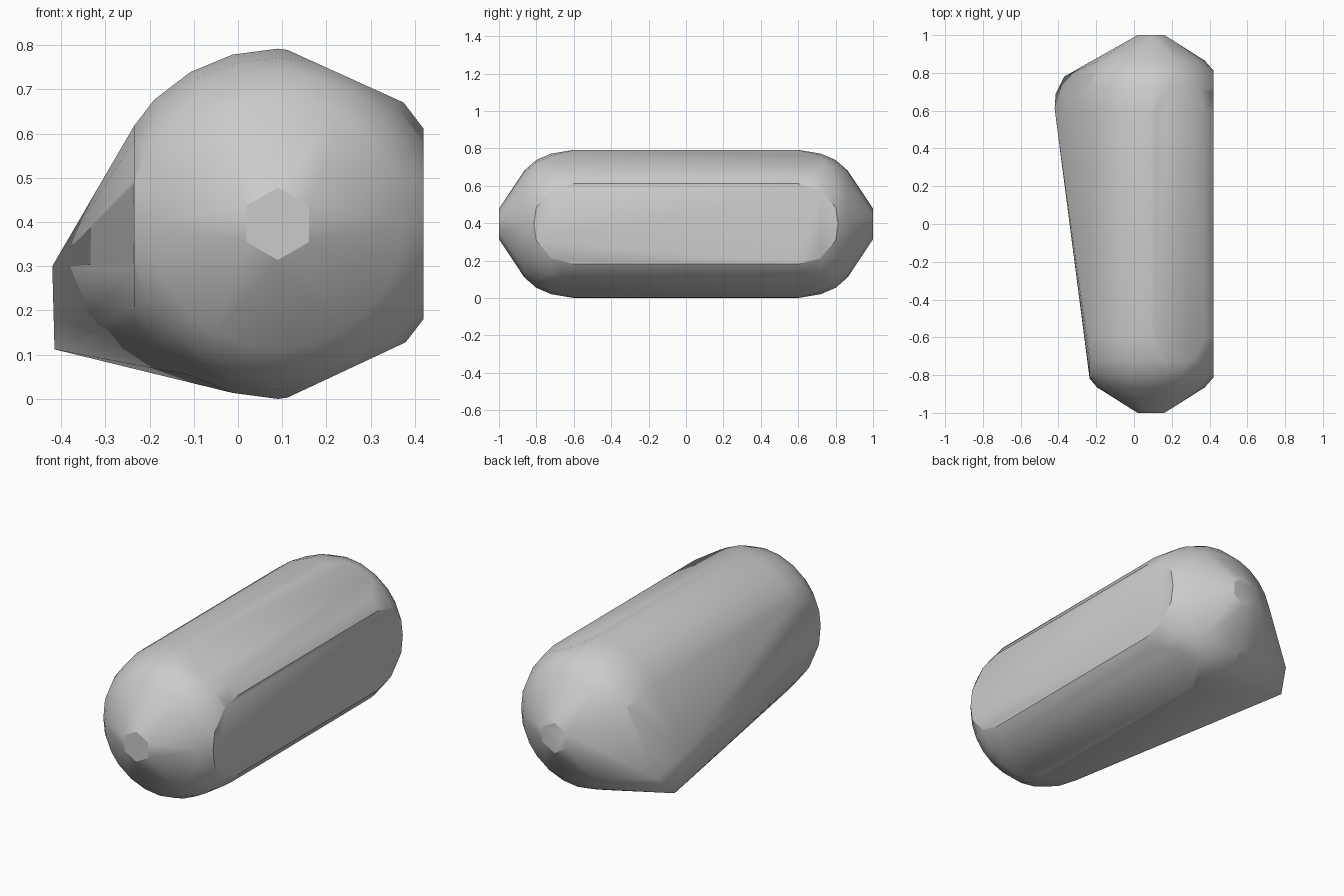
import bpy
import bmesh
import math
from mathutils import Vector

cube = bpy.data.objects.get("Cube")
if cube:
    bpy.data.objects.remove(cube, do_unlink=True)

CX, CZ = 0.09, 0.396       # axis of the capsule
SIDES = 24


def hull(bm):
    """Wrap all points in a convex skin and drop everything inside it."""
    res = bmesh.ops.convex_hull(bm, input=bm.verts[:])
    junk = {g for g in res["geom_interior"] + res["geom_unused"]
            if isinstance(g, bmesh.types.BMVert)}
    bmesh.ops.delete(bm, geom=list(junk), context="VERTS")
    loose = [v for v in bm.verts if not v.link_faces]
    bmesh.ops.delete(bm, geom=loose, context="VERTS")


def ring(bm, y, radius, sides):
    for i in range(sides):
        a = math.pi / 2 + math.tau * i / sides
        bm.verts.new((CX + radius * math.cos(a), y, CZ + radius * math.sin(a)))


bm = bmesh.new()

# Capsule rings with a small hexagonal tip at each end
profile = [(0.6, 0.396), (0.72, 0.376), (0.8, 0.342), (0.865, 0.285)]
for end in (-1, 1):
    for y, radius in profile:
        ring(bm, end * y, radius, SIDES)
    ring(bm, end, 0.082, 6)
hull(bm)

# Flat cuts along both sides and the two shoulders
cuts = [((0.42, 0, 0.4), (1, 0, 0)),
        ((-0.235, 0, 0.4), (-1, 0, 0)),
        ((0.11, 0, 0.79), (0.12, 0, 0.265)),
        ((0.14, 0, 0.016), (0.11, 0, -0.235))]
for point, normal in cuts:
    bmesh.ops.bisect_plane(bm, geom=bm.verts[:] + bm.edges[:] + bm.faces[:],
                           plane_co=Vector(point), plane_no=Vector(normal),
                           clear_outer=True)

# Wedge corner drawn out low at the back
for corner in ((-0.42, 0.61, 0.3), (-0.415, 0.69, 0.112), (-0.37, 0.78, 0.215)):
    bm.verts.new(corner)
hull(bm)
bmesh.ops.remove_doubles(bm, verts=bm.verts[:], dist=0.004)
bmesh.ops.dissolve_limit(bm, angle_limit=math.radians(1),
                         verts=bm.verts[:], edges=bm.edges[:])
bmesh.ops.recalc_face_normals(bm, faces=bm.faces[:])

mesh = bpy.data.meshes.new("capsule_body")
bm.to_mesh(mesh)
bm.free()
body = bpy.data.objects.new("capsule_body", mesh)
bpy.context.collection.objects.link(body)

# Plain grey material
grey = bpy.data.materials.new("light_grey")
grey.use_nodes = True
colour = (0.6, 0.6, 0.6, 1)
grey.diffuse_color = colour
grey.node_tree.nodes["Principled BSDF"].inputs["Base Color"].default_value = colour
mesh.materials.append(grey)

bpy.ops.object.select_all(action="DESELECT")
body.select_set(True)
bpy.context.view_layer.objects.active = body
bpy.ops.object.shade_smooth_by_angle(angle=math.radians(30))
